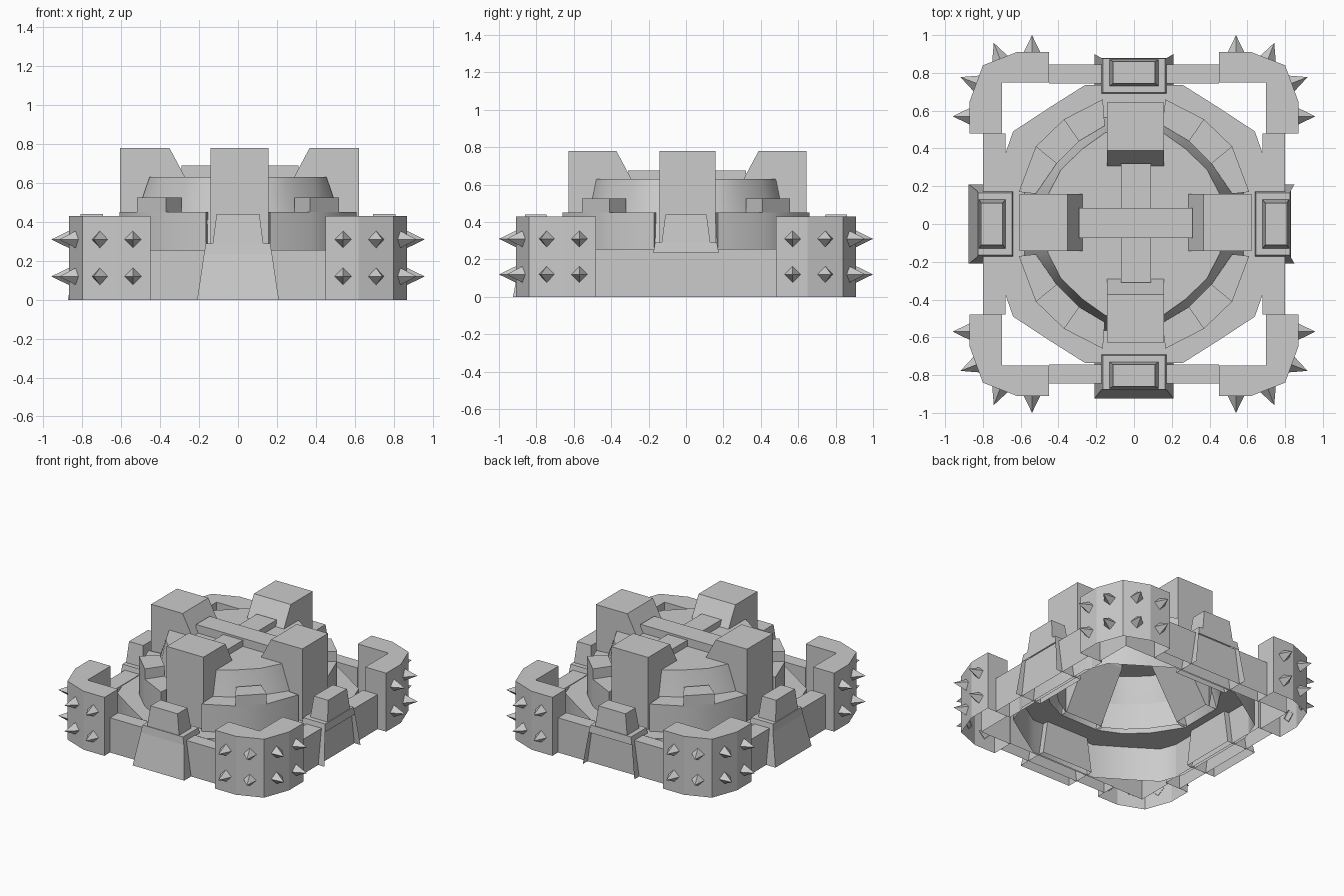
import bpy, bmesh, math
from mathutils import Vector

if "Cube" in bpy.data.objects:
    bpy.data.objects.remove(bpy.data.objects["Cube"])

SIGNS = [(1, 1), (-1, 1), (-1, -1), (1, -1)]


def finish(name, bm, smooth=False):
    bmesh.ops.recalc_face_normals(bm, faces=bm.faces)
    me = bpy.data.meshes.new(name)
    bm.to_mesh(me)
    bm.free()
    ob = bpy.data.objects.new(name, me)
    bpy.context.collection.objects.link(ob)
    if smooth:
        bpy.ops.object.select_all(action='DESELECT')
        ob.select_set(True)
        bpy.context.view_layer.objects.active = ob
        bpy.ops.object.shade_smooth_by_angle(angle=math.radians(40))
    return ob


def loft(name, loops, bottom=True, top=True, skip=(), smooth=False):
    """Join equal-length point loops with quads, optionally capped."""
    bm = bmesh.new()
    rows = [[bm.verts.new(p) for p in lp] for lp in loops]
    n = len(rows[0])
    for k in range(len(rows) - 1):
        for i in range(n):
            if (k, i) not in skip:
                j = (i + 1) % n
                bm.faces.new((rows[k][i], rows[k][j], rows[k + 1][j], rows[k + 1][i]))
    if bottom:
        bm.faces.new(rows[0][::-1])
    if top:
        bm.faces.new(rows[-1])
    return finish(name, bm, smooth)


def prism(name, pts, z0, z1, bottom=False, smooth=False):
    return loft(name, [[(x, y, z) for x, y in pts] for z in (z0, z1)],
                bottom=bottom, smooth=smooth)


def box(name, x0, x1, y0, y1, z0, z1):
    return prism(name, [(x0, y0), (x1, y0), (x1, y1), (x0, y1)], z0, z1)


def spike(name, base, direction):
    d = Vector((*direction, 0)).normalized()
    side, up, c = Vector((-d.y, d.x, 0)), Vector((0, 0, 1)), Vector(base)
    bm = bmesh.new()
    ring = [bm.verts.new(c - d * 0.005 + v * 0.046) for v in (side, up, -side, -up)]
    tip = bm.verts.new(c + d * 0.09)
    for i in range(4):
        bm.faces.new((ring[i], ring[(i + 1) % 4], tip))
    finish(name, bm)


def four_fold(quadrant, z):
    """Mirror four quadrant points into a 16-sided loop."""
    out = []
    for sx, sy in SIGNS:
        pts = quadrant if sx * sy > 0 else quadrant[::-1]
        out += [(sx * x, sy * y, z) for x, y in pts]
    return out


skirt = [(.70, .32), (.64, .49), (.45, .615), (.26, .735)]
ring_out = [(.61, .17), (.52, .41), (.37, .555), (.165, .66)]
ring_in = [(.52, .16), (.41, .32), (.29, .44), (.155, .52)]
dome_foot = [(.58, .165), (.455, .36), (.32, .49), (.16, .565)]
roof = [(.455, .155), (.385, .29), (.27, .40), (.15, .485)]

# Hollow base: upright skirt with a flat ledge reaching in to the dome
loft("base_ledge", [four_fold(skirt, 0), four_fold(skirt, .25), four_fold(dome_foot, .25)],
     bottom=False, top=False, smooth=True)

# Dome with a flat roof
loft("dome", [four_fold(dome_foot, .25), four_fold(ring_in, .44), four_fold(roof, .63)],
     bottom=False, smooth=True)

# Corner bastions with spikes, drum quarters and their raised blocks
bastion = [(.45, .91), (.62, .91), (.80, .84), (.87, .65), (.87, .48),
           (.70, .48), (.70, .75), (.45, .75)]
spikes = [((.54, .91), (0, 1)), ((.71, .875), (.07, .18)),
          ((.835, .745), (.18, .07)), ((.87, .57), (1, 0))]
block = [ring_in[1], ring_out[1], ring_out[2], ring_in[2]]
for sx, sy in SIGNS:
    def flip(pts):
        return [(sx * x, sy * y) for x, y in pts]

    prism("corner_bastion", flip(bastion), 0, .43)
    prism("drum_quarter", flip(ring_out + ring_in[::-1]), .25, .45, smooth=True)
    prism("ledge_block", flip(block), .45, .525)
    for (bx, by), (dx, dy) in spikes:
        for z in (.12, .31):
            spike("spike", (sx * bx, sy * by, z), (sx * dx, sy * dy))

# Curtain walls between bastions
for s in (-1, 1):
    y0, y1 = sorted((s * .745, s * .845))
    box("curtain_wall", -.45, .45, y0, y1, 0, .255)
    x0, x1 = sorted((s * .68, s * .80))
    box("curtain_wall", x0, x1, -.48, .48, 0, .255)

# On each side: a pylon with inward slope, and a hollow gate
pylon = [(.615, .25), (.615, .78), (.36, .78), (.28, .63), (.28, .6), (.5, .25)]
for ux, uy, shift, is_open in ((1, 0, .05, True), (0, 1, 0, True),
                               (-1, 0, .05, False), (0, -1, 0, False)):
    def place(u, w, z, off=0.0):
        return (ux * u - uy * w + off, uy * u + ux * w + off, z)

    grow = .02 * abs(uy)
    # last profile edge is the open foot of the pylon
    loft("pylon", [[place(u + grow, w, z, .008) for u, z in pylon]
                   for w in (-.15, .15)], skip=((0, 5),))

    def rect(u0, u1, w, z):
        u0, u1 = u0 - shift, u1 - shift
        return [place(u0, -w, z), place(u1, -w, z), place(u1, w, z), place(u0, w, z)]

    loft("gate_base", [rect(.69, .90 if is_open else .925, .21, 0),
                       rect(.69, .88, .175, .235), rect(.695, .875, .165, .29)],
         bottom=False, skip=((0, 1),) if is_open else ())
    loft("gate_turret", [rect(.73, .87, .13, .29), rect(.745, .86, .11, .44)],
         bottom=False)

# Crossed beams on the roof
box("roof_beam_long", -.29, .31, -.073, .085, .63, .69)
box("roof_beam_cross", -.07, .09, -.31, .32, .63, .675)
